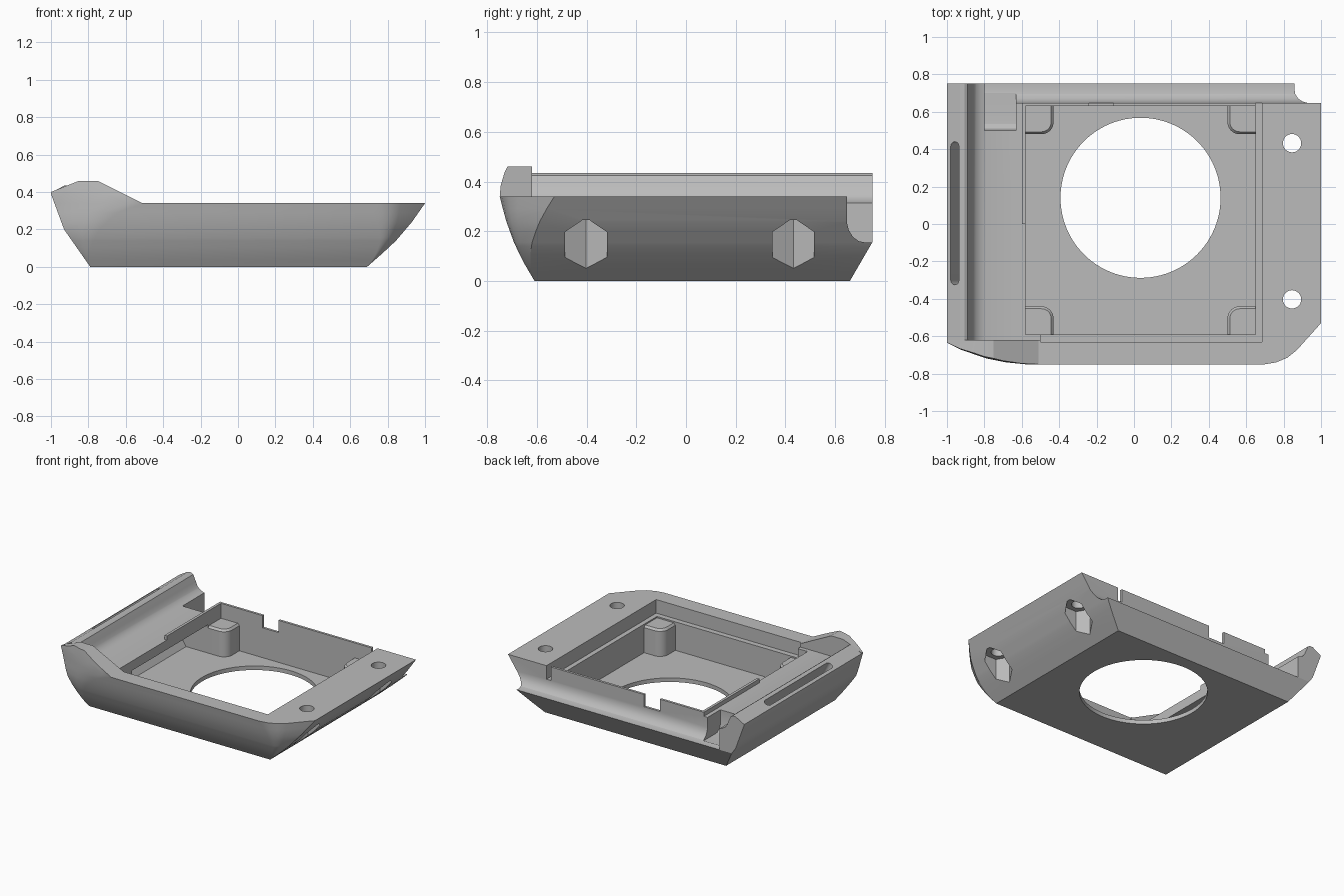
import bpy, bmesh, math

if "Cube" in bpy.data.objects:
    bpy.data.objects.remove(bpy.data.objects["Cube"])

grey = bpy.data.materials.new("plain grey")
grey.use_nodes = True
grey.diffuse_color = (0.5, 0.5, 0.5, 1)
grey.node_tree.nodes["Principled BSDF"].inputs["Base Color"].default_value = (0.5, 0.5, 0.5, 1)


def loft(name, rings):
    """Closed solid through rings of equal point count."""
    bm = bmesh.new()
    loops = [[bm.verts.new(p) for p in ring] for ring in rings]
    n = len(loops[0])
    for a, b in zip(loops, loops[1:]):
        for i in range(n):
            j = (i + 1) % n
            bm.faces.new((a[i], a[j], b[j], b[i]))
    bm.faces.new(loops[0][::-1])
    bm.faces.new(loops[-1])
    bmesh.ops.recalc_face_normals(bm, faces=bm.faces)
    mesh = bpy.data.meshes.new(name)
    bm.to_mesh(mesh)
    bm.free()
    mesh.materials.append(grey)
    obj = bpy.data.objects.new(name, mesh)
    bpy.context.collection.objects.link(obj)
    return obj


def extrude_y(name, profile, y0, y1):
    return loft(name, [[(x, y, z) for x, z in profile] for y in (y0, y1)])


def extrude_x(name, profile, x0, x1):
    return loft(name, [[(x, y, z) for y, z in profile] for x in (x0, x1)])


def extrude_z(name, profile, z0, z1):
    return loft(name, [[(x, y, z) for x, y in profile] for z in (z0, z1)])


def box(name, x0, x1, y0, y1, z0, z1):
    return extrude_z(name, [(x0, y0), (x1, y0), (x1, y1), (x0, y1)], z0, z1)


def circle(cx, cy, r, n):
    return [(cx + r * math.cos(math.tau * i / n), cy + r * math.sin(math.tau * i / n))
            for i in range(n)]


def rounded(x0, x1, y0, y1, r, n=6):
    """Rounded rectangle outline."""
    pts = []
    for k, (cx, cy) in enumerate([(x1 - r, y1 - r), (x0 + r, y1 - r),
                                  (x0 + r, y0 + r), (x1 - r, y0 + r)]):
        for i in range(n + 1):
            a = math.pi / 2 * (k + i / n)
            pts.append((cx + r * math.cos(a), cy + r * math.sin(a)))
    return pts


def interp(table, z):
    for (z0, v0), (z1, v1) in zip(table, table[1:]):
        if z <= z1:
            return v0 + (v1 - v0) * (z - z0) / (z1 - z0)
    return table[-1][1]


def smooth(obj):
    bpy.ops.object.select_all(action="DESELECT")
    obj.select_set(True)
    bpy.context.view_layer.objects.active = obj
    bpy.ops.object.shade_smooth_by_angle(angle=math.radians(25))


# Outer hull: flared sides and corner cuts that grow with height
LEFT = [(0, -.79), (.2, -.93), (.39, -1), (.5, -1)]
RIGHT = [(0, .69), (.07, .77), (.14, .845), (.24, .93), (.34, 1), (.5, 1)]
FRONT = [(0, -.61), (.08, -.657), (.16, -.695), (.25, -.727), (.34, -.75), (.5, -.735)]
BACK = [(0, .66), (.155, .75), (.5, .75)]


def hull_ring(z):
    xl, xr, yf, yb = (interp(t, z) for t in (LEFT, RIGHT, FRONT, BACK))
    c = max(.01, min(1, z / .34) ** 1.4)
    front_left = [(0, .11), (.07, .075), (.2, .03), (.3, .01), (.4, 0)]
    front_right = [(-.3, 0), (-.24, .01), (-.18, .035), (-.13, .075), (0, .22)]
    pts = [(xl + dx * c, yf + dy * c, z) for dx, dy in front_left]
    pts += [(xr + dx * c, yf + dy * c, z) for dx, dy in front_right]
    return pts + [(xr, yb, z), (xl, yb, z)]


heights = [0, .035, .07, .105, .14, .155, .2, .24, .29, .34, .39, .5]
body = loft("case_body", [hull_ring(z) for z in heights])

# Cutters for the top: front hump, long ridge and left deck
cutters = [
    extrude_y("front_hump_cut", [(-1.1, .36), (-1, .4), (-.85, .46), (-.75, .46), (-.51, .34),
                                 (1.1, .34), (1.1, .6), (-1.1, .6)], -.9, -.62),
    extrude_y("ridge_cut", [(-1.1, .345), (-1, .395), (-.93, .434), (-.905, .434), (-.89, .425),
                            (-.87, .38), (-.86, .355), (-.845, .335), (-.82, .32), (-.79, .31),
                            (-.6, .31), (-.6, .34), (1.1, .34), (1.1, .6), (-1.1, .6)], -.62, .9),
    box("deck_front_cut", -.61, -.5, -.62, 0, .31, .5),
    # Back groove and the notch beside the ridge
    extrude_x("back_groove_cut", [(.648, .6), (.648, .235), (.655, .205), (.672, .177),
                                  (.695, .16), (.72, .155), (.9, .155), (.9, .6)], -.8, 1.1),
    extrude_x("side_notch_cut", [(.5, .6), (.5, .2), (.51, .175), (.535, .157),
                                 (.56, .155), (.7, .155), (.7, .6)], -.8, -.63),
    # Main pocket, seating ledge and round opening
    box("pocket_cut", -.58, .65, -.59, .63, .03, .6),
    box("ledge_cut", -.5, .685, -.63, .62, .24, .6),
    box("ledge_exit_cut", .65, .685, .6, .7, .24, .6),
    extrude_z("round_opening_cut", circle(.035, .14, .428, 96), -.1, .1),
    box("back_wall_notch_cut", -.24, -.11, .6, .7, .25, .6),
    # Side cavity behind the left wall
    extrude_y("side_cavity_cut", [(-.76, .03), (-.86, .18), (-.86, .24), (-.5, .24), (-.5, .03)],
              -.41, .48),
]

# Slanted slot in the ridge
slot = rounded(-.982, -.926, -.325, .44, .027)
cutters.append(loft("ridge_slot_cut", [[(x + (.41 - z) * .5, y, z) for x, y in slot]
                                       for z in (.2, .5)]))

# Screw holes with nut pockets below
for y in (-.403, .432):
    cutters.append(extrude_z("screw_hole_cut", circle(.845, y, .049, 32), -.1, .6))
    cutters.append(extrude_z("nut_pocket_cut", circle(.845, y, .097, 6), -.1, .245))

bpy.context.view_layer.objects.active = body
for cutter in cutters:
    cutter.hide_render = True
    mod = body.modifiers.new("cut", "BOOLEAN")
    mod.operation = "DIFFERENCE"
    mod.solver = "EXACT"
    mod.object = cutter
    bpy.ops.object.modifier_apply(modifier=mod.name)
    bpy.data.objects.remove(cutter)
smooth(body)

# Corner posts with one rounded corner and a softened top
for side_x, cx in (("left", .65), ("right", -.58)):
    for side_y, cy in (("front", -.59), ("back", .63)):
        sx = 1 if cx < 0 else -1
        sy = 1 if cy < 0 else -1
        rings = []
        for z, size in ((.02, .15), (.215, .15), (.23, .137)):
            r = size - .085
            arc = [(size - r + r * math.cos(i * math.pi / 16), size - r + r * math.sin(i * math.pi / 16))
                   for i in range(9)]
            pts = [(-.005, -.005), (size, -.005)] + arc + [(-.005, size)]
            rings.append([(cx + sx * u, cy + sy * v, z) for u, v in pts])
        smooth(loft(f"{side_y}_{side_x}_post", rings))
